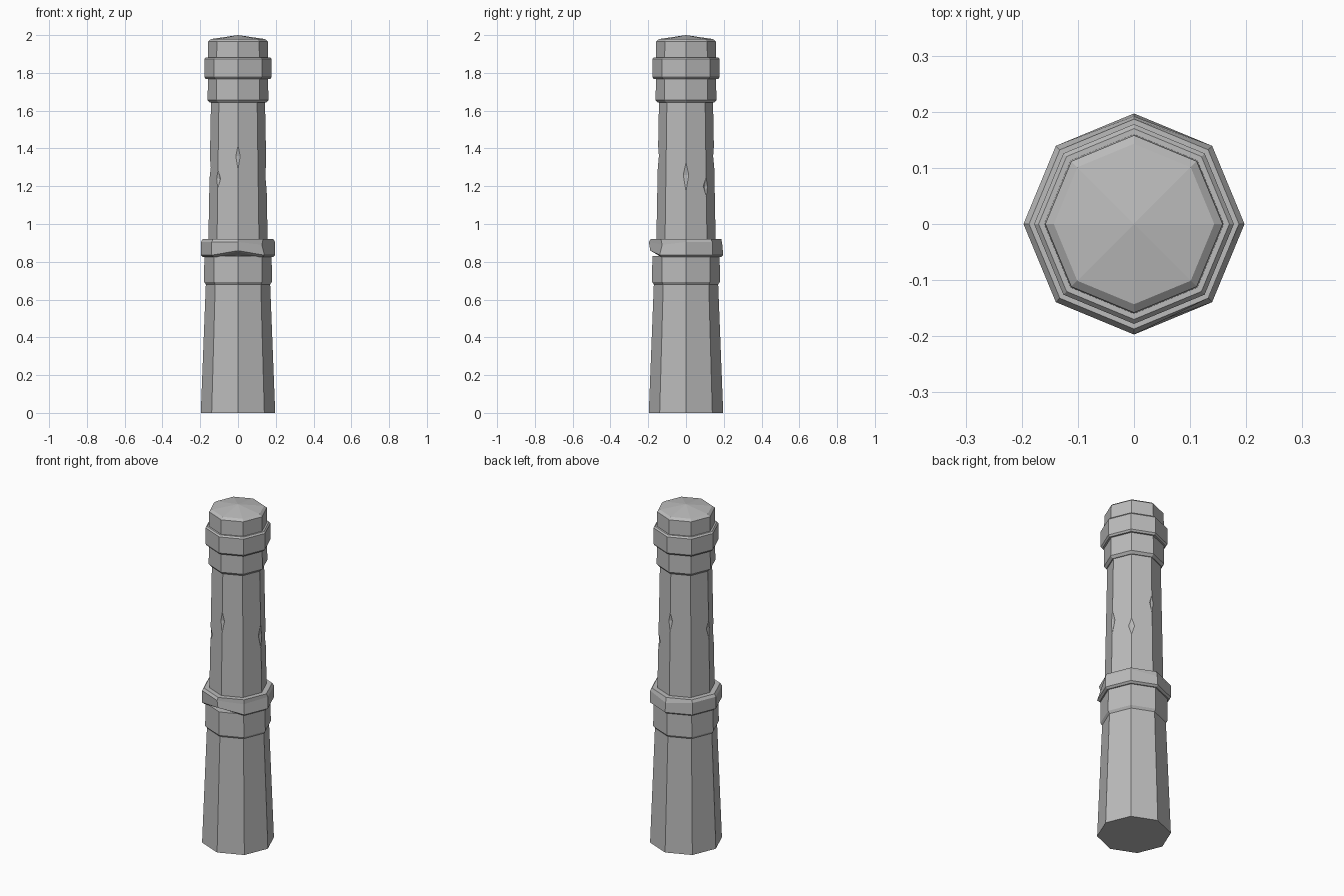
import bpy, bmesh, math
from mathutils import Matrix, Vector

cube = bpy.data.objects.get("Cube")
if cube:
    bpy.data.objects.remove(cube)

stone = bpy.data.materials.new("grey stone")
stone.use_nodes = True
GREY = (0.5, 0.5, 0.5, 1)
stone.diffuse_color = GREY
stone.node_tree.nodes["Principled BSDF"].inputs["Base Color"].default_value = GREY


def finish(bm, name):
    bmesh.ops.recalc_face_normals(bm, faces=bm.faces)
    mesh = bpy.data.meshes.new(name)
    bm.to_mesh(mesh)
    bm.free()
    mesh.materials.append(stone)
    ob = bpy.data.objects.new(name, mesh)
    bpy.context.collection.objects.link(ob)
    return ob


def octagon_part(name, profile, peak=None):
    """Stack octagonal rings of (radius, height); an optional peak makes a shallow pyramid."""
    bm = bmesh.new()
    rings = []
    for r, z in profile:
        rings.append([bm.verts.new((r * math.cos(k * math.pi / 4),
                                    r * math.sin(k * math.pi / 4), z)) for k in range(8)])
    for low, high in zip(rings, rings[1:]):
        for k in range(8):
            j = (k + 1) % 8
            bm.faces.new((low[k], low[j], high[j], high[k]))
    bm.faces.new(rings[0])
    if peak is None:
        bm.faces.new(rings[-1])
    else:
        tip = bm.verts.new((0, 0, peak))
        for k in range(8):
            bm.faces.new((rings[-1][k], rings[-1][(k + 1) % 8], tip))
    return finish(bm, name)


def chip(target, angle, radius, z, depth, half_height, half_width):
    """Cut a faceted chip out of one corner with a diamond shape."""
    bm = bmesh.new()
    bmesh.ops.create_cone(bm, segments=4, radius1=1, radius2=0, depth=1,
                          matrix=Matrix.Translation((0, 0, 0.5)))
    bmesh.ops.delete(bm, geom=[f for f in bm.faces if len(f.verts) == 4], context='FACES_ONLY')
    bmesh.ops.mirror(bm, geom=bm.verts[:] + bm.edges[:] + bm.faces[:],
                     axis='Z', merge_dist=0.001)
    bmesh.ops.scale(bm, vec=Vector((depth * 2, half_width, half_height)), verts=bm.verts)
    bmesh.ops.translate(bm, vec=Vector((radius + depth, 0, z)), verts=bm.verts)
    bmesh.ops.rotate(bm, cent=(0, 0, 0), verts=bm.verts,
                     matrix=Matrix.Rotation(math.radians(angle), 3, 'Z'))
    cutter = finish(bm, "chip_cutter")
    cutter.hide_render = True
    mod = target.modifiers.new("chip", 'BOOLEAN')
    mod.object = cutter
    mod.operation = 'DIFFERENCE'
    mod.solver = 'EXACT'
    bpy.context.view_layer.objects.active = target
    bpy.ops.object.modifier_apply(modifier=mod.name)
    bpy.data.objects.remove(cutter)


def nudge(target, angle, z, inward, rise):
    """Push one corner of a part in and up or down to wear it away."""
    a = math.radians(angle)
    out = Vector((math.cos(a), math.sin(a), 0))
    v = max(target.data.vertices, key=lambda v: v.co.dot(out) - 5 * abs(v.co.z - z))
    v.co += Vector((0, 0, rise)) - out * inward


# Tapered lower and upper shafts
octagon_part("lower_shaft", [(0.197, 0), (0.17, 0.69)])
upper = octagon_part("upper_shaft", [(0.157, 0.91), (0.143, 1.65)])

# Middle collar and its wide worn ring
octagon_part("middle_collar", [(0.17, 0.68), (0.18, 0.694), (0.178, 0.83)])
ring = octagon_part("middle_ring", [(0.185, 0.825), (0.197, 0.835), (0.197, 0.905), (0.187, 0.92)])
nudge(ring, -90, 0.825, 0.012, 0.028)
nudge(ring, -90, 0.835, 0.008, 0.024)
nudge(ring, -45, 0.905, 0.018, -0.015)
nudge(ring, 90, 0.905, 0.005, -0.015)

# Upper collars and cap
octagon_part("upper_collar", [(0.148, 1.642), (0.161, 1.656), (0.159, 1.775)])
octagon_part("upper_ring", [(0.17, 1.767), (0.178, 1.777), (0.178, 1.873), (0.17, 1.882)])
octagon_part("cap", [(0.16, 1.875), (0.158, 1.967), (0.143, 1.979)], peak=2.0)

# Chips worn into the corners of the upper shaft
for angle, z, half_height in ((-90, 1.36, 0.13), (-135, 1.24, 0.08), (0, 1.26, 0.13),
                              (45, 1.2, 0.08), (90, 1.36, 0.12), (180, 1.3, 0.1)):
    chip(upper, angle, 0.149, z, 0.009, half_height, 0.06)
